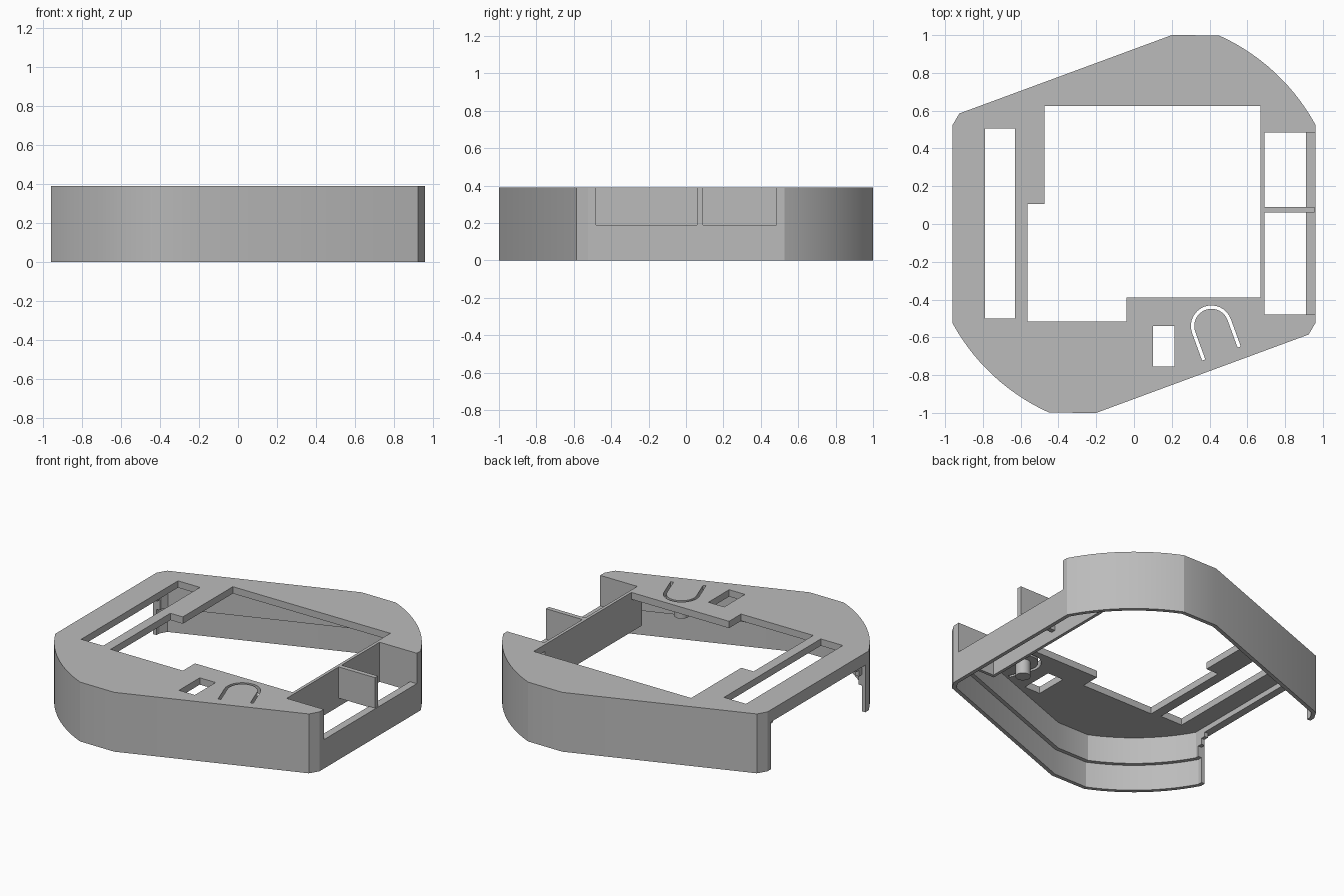
import bpy, bmesh, math
from mathutils import Vector

old = bpy.data.objects.get("Cube")
if old:
    bpy.data.objects.remove(old, do_unlink=True)

HEIGHT, CEILING, LEDGE = 0.39, 0.345, 0.17

grey = bpy.data.materials.new("plain_grey")
grey.use_nodes = True
colour = (0.5, 0.5, 0.5, 1)
grey.diffuse_color = colour
grey.node_tree.nodes["Principled BSDF"].inputs["Base Color"].default_value = colour


def prism(name, points, z0, z1):
    """Extrude a flat outline from z0 to z1."""
    bm = bmesh.new()
    face = bm.faces.new([bm.verts.new((p[0], p[1], z0)) for p in points])
    grown = bmesh.ops.extrude_face_region(bm, geom=[face])["geom"]
    bmesh.ops.translate(bm, vec=(0, 0, z1 - z0),
                        verts=[g for g in grown if isinstance(g, bmesh.types.BMVert)])
    bmesh.ops.recalc_face_normals(bm, faces=bm.faces)
    mesh = bpy.data.meshes.new(name)
    bm.to_mesh(mesh)
    bm.free()
    mesh.materials.append(grey)
    ob = bpy.data.objects.new(name, mesh)
    bpy.context.collection.objects.link(ob)
    return ob


def box(name, x0, x1, y0, y1, z0, z1):
    return prism(name, [(x0, y0), (x1, y0), (x1, y1), (x0, y1)], z0, z1)


def inset(points, d):
    """Move every side of a convex counter-clockwise outline inward by d."""
    out = []
    for i, p in enumerate(points):
        a, b = points[i - 1], points[(i + 1) % len(points)]
        e, f = (p - a).normalized(), (b - p).normalized()
        n, m = Vector((-e.y, e.x)), Vector((-f.y, f.x))
        out.append(p + (n + m) * d / (1 + n.dot(m)))
    return out


def cut(ob, cutters):
    """Subtract all cutters, then discard them."""
    for c in cutters:
        c.hide_render = True
        mod = ob.modifiers.new("cut", "BOOLEAN")
        mod.operation, mod.solver, mod.object = "DIFFERENCE", "EXACT", c
    graph = bpy.context.evaluated_depsgraph_get()
    mesh = bpy.data.meshes.new_from_object(ob.evaluated_get(graph))
    ob.modifiers.clear()
    ob.data = mesh
    for c in cutters:
        bpy.data.objects.remove(c, do_unlink=True)


# Outline: half of it, then the same half turned by 180 degrees
start, end = math.atan2(0.525, 0.96), math.atan2(1, 0.45)
radius, steps = 1.095, 14
half = [Vector((0.96, -0.525)), ]
for i in range(steps + 1):
    a = start + (end - start) * i / steps
    half.append(Vector((math.cos(a), math.sin(a))) * radius)
half += [Vector((0.2, 1)), Vector((-0.925, 0.585))]
outline = half + [-p for p in half]

# Case shell, hollow below, with a step halfway down the inside
shell = prism("case_shell", outline, 0, HEIGHT)
window = [(-0.475, 0.625), (-0.475, 0.105), (-0.565, 0.105), (-0.565, -0.515),
          (-0.04, -0.515), (-0.04, -0.39), (0.67, -0.39), (0.67, 0.625)]

# U-shaped slit around the button
centre, tilt, slit, leg = Vector((0.41, -0.54)), math.radians(20), 0.009, 0.155
along, down = Vector((math.cos(tilt), math.sin(tilt))), Vector((math.sin(tilt), -math.cos(tilt)))


def u_side(r):
    pts = [centre + along * r + down * leg]
    for i in range(17):
        a = math.pi * i / 16
        pts.append(centre + along * r * math.cos(a) - down * r * math.sin(a))
    return pts + [centre - along * r + down * leg]


u_shape = u_side(0.1 + slit) + u_side(0.1 - slit)[::-1]

cut(shell, [
    prism("lower_hollow", inset(outline, 0.025), -0.1, LEDGE),
    prism("upper_hollow", inset(outline, 0.05), 0.1, CEILING),
    prism("window_cutter", window, 0.3, 0.5),
    box("slot_cutter", -0.79, -0.63, -0.5, 0.505, 0.3, 0.5),
    box("small_hole_cutter", 0.1, 0.215, -0.755, -0.54, 0.3, 0.5),
    prism("button_slit_cutter", u_shape, 0.3, 0.5),
    box("left_side_cutter", -1.1, -0.88, -0.49, 0.49, -0.1, 0.31),
    box("pocket_cutter", 0.69, 0.91, -0.48, 0.485, 0.18, 0.5),
    box("pocket_side_cutter", 0.9, 1.1, -0.48, 0.485, 0.19, 0.6),
])

# Pocket walls on the right-hand edge
parts = [
    shell,
    box("pocket_back_wall", 0.67, 0.69, -0.5, 0.505, 0.13, 0.35),
    box("pocket_divider", 0.685, 0.955, 0.06, 0.09, 0.185, HEIGHT),
]
for name, y in (("front", -0.5), ("rear", 0.485)):
    parts.append(box("pocket_" + name + "_wall", 0.685, 0.93, y, y + 0.02, 0.13, 0.35))

# Stepped brackets at both ends of the open side
for name, s in (("front", -1), ("rear", 1)):
    for i, (reach, drop) in enumerate(((0.06, 0.03), (0.03, 0.07))):
        y0, y1 = sorted((s * 0.5, s * (0.49 - reach)))
        parts.append(box(f"{name}_bracket_step_{i + 1}", -0.935, -0.91, y0, y1, 0.31 - drop, 0.35))

# Plunger under the button
ring = [centre + Vector((math.cos(a), math.sin(a))) * 0.045
        for a in (math.tau * i / 24 for i in range(24))]
parts.append(prism("button_plunger", ring, 0.25, 0.35))

bpy.ops.object.select_all(action="DESELECT")
for ob in parts:
    ob.select_set(True)
bpy.context.view_layer.objects.active = shell
bpy.ops.object.shade_smooth_by_angle(angle=math.radians(25))
